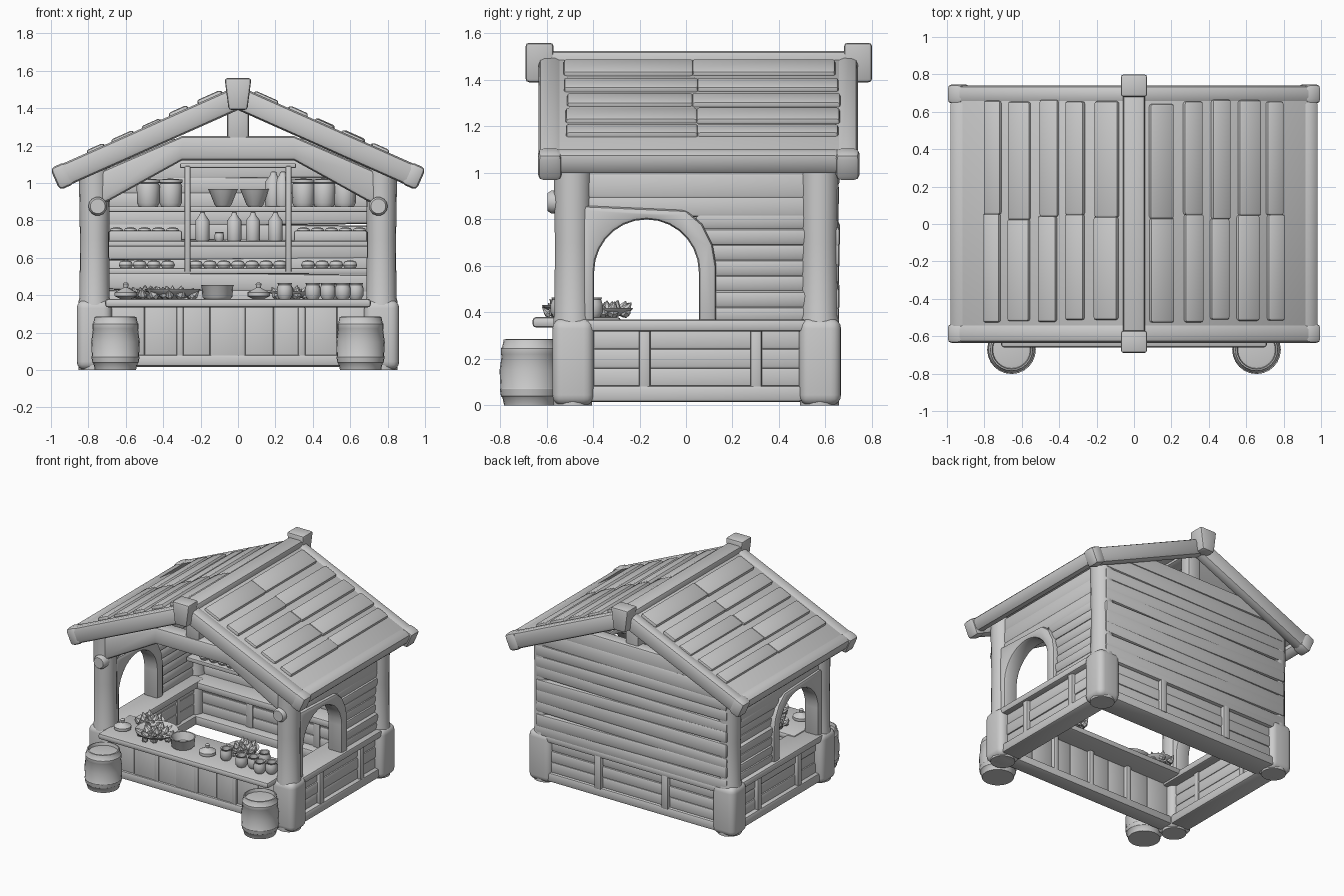
import bpy, bmesh, math, random
from mathutils import Matrix, Vector

if "Cube" in bpy.data.objects:
    bpy.data.objects.remove(bpy.data.objects["Cube"])

random.seed(4)
R = random.uniform
TH = math.radians(24)
RIDGE = 1.455


def finish(bm, name, bevel=0.0, seg=2):
    bmesh.ops.recalc_face_normals(bm, faces=bm.faces)
    if bevel:
        edges = [e for e in bm.edges if e.is_manifold and e.calc_face_angle() > 0.6]
        bmesh.ops.bevel(bm, geom=edges, offset=bevel, segments=seg, profile=0.5,
                        affect='EDGES', clamp_overlap=True)
    me = bpy.data.meshes.new(name)
    bm.to_mesh(me)
    bm.free()
    ob = bpy.data.objects.new(name, me)
    bpy.context.collection.objects.link(ob)
    return ob


def box(name, x, y, z, bevel=0.012, rot_y=0.0, seg=2):
    """Bevelled box from min/max ranges, rotated about its centre."""
    bm = bmesh.new()
    size = [abs(b - a) for a, b in (x, y, z)]
    bmesh.ops.create_cube(bm, size=1, matrix=Matrix.Diagonal((*size, 1)))
    ob = finish(bm, name, min(bevel, min(size) * 0.45), seg)
    ob.location = [(a + b) / 2 for a, b in (x, y, z)]
    ob.rotation_euler.y = rot_y
    return ob


def prism(name, pts, axis, a, b, bevel=0.012):
    """Extrude a 2D outline along x (pts = y,z) or y (pts = x,z)."""
    bm = bmesh.new()
    place = (lambda p, q: (q, p[0], p[1])) if axis == 'X' else (lambda p, q: (p[0], q, p[1]))
    lo = [bm.verts.new(place(p, a)) for p in pts]
    hi = [bm.verts.new(place(p, b)) for p in pts]
    bm.faces.new(lo)
    bm.faces.new(hi[::-1])
    n = len(pts)
    for i in range(n):
        bm.faces.new((lo[i], hi[i], hi[(i + 1) % n], lo[(i + 1) % n]))
    return finish(bm, name, bevel)


def lathe(name, profile, loc, seg=16, direction=(0, 0, 1), scale=1.0):
    """Revolve (radius, height) points round an axis, capped at both ends."""
    bm = bmesh.new()
    rings = [[bm.verts.new((r * scale * math.cos(t * math.tau / seg),
                            r * scale * math.sin(t * math.tau / seg), h * scale))
              for t in range(seg)] for r, h in profile]
    for p, q in zip(rings, rings[1:]):
        for i in range(seg):
            j = (i + 1) % seg
            bm.faces.new((p[i], p[j], q[j], q[i]))
    bm.faces.new(rings[0][::-1])
    bm.faces.new(rings[-1])
    ob = finish(bm, name)
    ob.location = loc
    ob.rotation_euler = Vector(direction).to_track_quat('Z', 'Y').to_euler()
    return ob


def slope_box(name, s, t0, t1, y, o0, o1, bevel):
    """Box lying on a roof slope: t runs down the slope, o is the offset above it."""
    t, o = (t0 + t1) / 2, (o0 + o1) / 2
    x = s * (t * math.cos(TH) + o * math.sin(TH))
    z = RIDGE - t * math.sin(TH) + o * math.cos(TH)
    w, h = (t1 - t0) / 2, (o1 - o0) / 2
    return box(name, (x - w, x + w), y, (z - h, z + h), bevel, s * TH)


# Corner posts with squarish thick feet, and the pegs on the front posts
POST = [(.085, 0), (.085, .37), (.08, .39), (.078, .7), (.083, 1.0), (.083, 1.1)]
for s in (1, -1):
    for y, n in ((-.487, "front"), (.575, "back")):
        lathe(n + "_post", POST, (s * .767, y, 0), 18)
        box(n + "_post_foot", (s * .675, s * .862), (y - .088, y + .092), (0, .375), .045, seg=4)
    lathe("post_peg", [(.045, 0), (.05, .02), (.05, .16), (.04, .175)], (s * .75, -.42, .875), 14, (0, -1, 0))

# Roof: slabs, raised planks, barge beams, eaves
for s in (1, -1):
    slope_box("roof_slab", s, 0, 1.05, (-.58, .69), .0, .052, .01)
    slope_box("eave_beam", s, .97, 1.06, (-.57, .67), -.04, .06, .03)
    for x, w in ((.15, .14), (.31, .11), (.46, .11), (.61, .13), (.76, .1)):
        t = x / math.cos(TH) - .02
        split = .04 + R(-.015, .015)
        d, h = R(-.008, .008), R(.07, .078)
        for y, e in (((-.52 + R(-.01, .01), split), 0), ((split - .005, .66 + R(-.02, .01)), R(-.01, .01))):
            slope_box("roof_plank", s, t - w / 2 + d + e, t + w / 2 + d + e, y, .03, h + e / 2, .014)
    for y in ((-.635, -.535), (.65, .74)):
        slope_box("barge_beam", s, 0, 1.066, y, -.06, .06, .028)
        c = sum(y) / 2
        slope_box("barge_end_cap", s, .98, 1.072, (c - .052, c + .052), -.064, .064, .025)

# Ridge beam with wedge-shaped end blocks
box("ridge_beam", (-.06, .06), (-.6, .72), (1.41, 1.525), .02)
for y in (-.69, .68):
    prism("ridge_end_block", [(-.05, 1.39), (.05, 1.39), (.072, 1.56), (-.072, 1.56)], 'Y', y, y + .12, .015)

# Gable bracing: bent tie beam and king post, front and back
TIE = [(-.74, 1.06), (-.3, 1.25), (.3, 1.25), (.74, 1.06), (.74, .88), (.68, .91), (.3, 1.12), (-.3, 1.12),
       (-.68, .91), (-.74, .88)]
prism("front_tie_beam", TIE, 'Y', -.56, -.44, .025)
box("front_king_post", (-.06, .06), (-.55, -.46), (1.22, 1.44), .02)
box("back_king_post", (-.055, .055), (.56, .65), (1.12, 1.44), .02)

# Side walls: low panelled wall, ledge, arched window and boards
ARCH = [(-.395, .35), (-.45, .35), (-.45, .86), (.0, .84), (.07, .78), (.115, .69), (.13, .6), (.13, .35), (.055, .35)]
ARCH += [(-.17 + .225 * math.cos(a), .575 + .225 * math.sin(a)) for a in [i * math.pi / 14 for i in range(15)]]
for s in (1, -1):
    box("side_bottom_rail", (s * .68, s * .835), (-.42, .5), (.015, .085), .015)
    box("side_ledge", (s * .64, s * .845), (-.46, .52), (.318, .37), .015)
    for y in (-.178, .302):
        box("side_stud", (s * .7, s * .83), (y - .025, y + .025), (.07, .33), .012)
    for i in range(3):
        z = .075 + i * .083
        box("side_low_board", (s * .71, s * (.805 + R(-.006, .006))), (-.42, .53), (z, z + .087), .014)
    prism("window_arch", ARCH, 'X', s * .71, s * .83, .02)
    for i in range(7):
        z, y0 = .355 + i * .067, .09 if i < 5 else .04
        box("side_board", (s * .73, s * (.805 + R(-.01, .008))), (y0, .54), (z, z + .075), .02, s * .12)
    for z0, z1 in ((.81, .9), (.89, 1.0), (.985, 1.09)):
        box("side_top_board", (s * .725, s * (.81 + R(-.004, .004))), (-.46, .54), (z0, z1), .014)

# Back wall: low panels, rail, and boards trimmed under the roof
box("back_bottom_rail", (-.72, .72), (.47, .655), (.015, .085), .015)
box("back_ledge", (-.72, .72), (.43, .66), (.31, .365), .015)
for x in (-.28, .28):
    box("back_stud", (x - .03, x + .03), (.53, .66), (.07, .33), .012)
for i in range(3):
    z = .075 + i * .083
    box("back_low_board", (-.74, .74), (.54, .635 + R(-.006, .006)), (z, z + .087), .014)
z = .335
while z < 1.15:
    h = R(.09, .115)
    lim = [min(.8, (RIDGE - q) / math.tan(TH) + .03) for q in (z, z + h)]
    tilt = R(-.012, .012)
    prism("back_board", [(-lim[0], z + tilt), (lim[0], z - tilt), (lim[1], z + h - tilt), (-lim[1], z + h + tilt)],
          'Y', .575, .662 + R(-.006, .01), .018)
    z += h - .01

# Front counter with planked panel
box("counter_top", (-.71, .71), (-.66, -.28), (.335, .38), .015)
box("counter_bottom_rail", (-.72, .72), (-.54, -.42), (.02, .08), .012)
xs = [-.7, -.5, -.32, -.15, .02, .19, .35, .53, .7]
for a, b in zip(xs, xs[1:]):
    box("counter_plank", (a, b), (-.525 + R(-.008, .008), -.45), (.035, .34), .008)
for x in (-.31, .02, .34):
    box("counter_stud", (x - .02, x + .02), (-.535, -.42), (.06, .34), .01)

# Barrels
BARREL = [(.085, .265), (.1, .262), (.104, .285), (.112, .283), (.119, .25), (.124, .245), (.124, .22), (.121, .215),
          (.13, .15), (.126, .075), (.129, .07), (.124, .04), (.118, .035), (.11, 0)]
for s in (1, -1):
    lathe("barrel", BARREL[::-1], (s * .655, -.672, 0), 24)

# Shelving on the back wall
for z in (.53, .675, .86):
    box("shelf", (-.72, .72), (.41, .59), (z - .015, z + .015), .006)
box("shelf_top", (-.31, .31), (.41, .59), (1.08, 1.105), .006)
for x in (-.27, .27):
    box("shelf_divider", (x - .015, x + .015), (.4, .59), (.52, 1.09), .006)

# Goods profiles
BOWL = [(.035, 0), (.045, .01), (.075, .085), (.08, .095), (.07, .09), (.04, .02), (.01, .015)]
JAR = [(.05, 0), (.06, .02), (.062, .11), (.055, .125), (.063, .13), (.063, .145), (.01, .15)]
BOTTLE = [(.034, 0), (.038, .01), (.038, .11), (.016, .14), (.012, .155), (.005, .157)]
CUP = [(.03, 0), (.042, .02), (.042, .055), (.035, .075), (.04, .085), (.03, .083), (.025, .02), (.005, .018)]
POT = [(.03, 0), (.06, .015), (.06, .035), (.03, .05), (.012, .06), (.016, .08), (.004, .09)]
PLATE = [(.05, 0), (.06, .005), (.125, .035), (.13, .045), (.11, .035), (.05, .015), (.01, .014)]
LOAF = [(.003, 0), (.03, .002), (.038, .018), (.03, .036), (.015, .042), (.003, .044)]
JUG = [(.07, 0), (.08, .01), (.085, .07), (.09, .075), (.08, .075), (.06, .02), (.01, .015)]

# Goods on the shelves
for name, prof, z, scale, places in (
        ("shelf_bowl", BOWL, .873, 1.0, (-.08, .09)),
        ("shelf_jar", JAR, .873, 1.0, (-.36, -.48, .35, .46, .57)),
        ("shelf_bottle", BOTTLE, .688, 1.0, (-.19, -.02, .08, .2)),
        ("tall_bottle", BOTTLE, .873, 1.2, (.19, .24)),
        ("shelf_cup", CUP, .688, .6, (-.1,)),
        ("bread_loaf", LOAF, .543, 1.0, [x * .075 for x in range(-8, 9) if abs(abs(x) - 3.6) > .5])):
    for x in places:
        lathe(name, prof, (x, .46 + R(-.01, .01), z), 14, (0, 0, 1), scale)
for s in (1, -1):
    box("shelf_crate", (s * .3, s * .69), (.42, .57), (.685, .745), .01)
    for i in range(5):
        lathe("crate_loaf", LOAF, (s * (.35 + i * .075), .47, .72), 12)

# Goods on the counter: plates of leafy food, cups, pots and a wide bowl
for x, y, r in ((-.35, -.47, 1.0), (.28, -.34, .75), (-.5, -.34, .7)):
    lathe("food_plate", PLATE, (x, y, .38), 20, (0, 0, 1), r * 1.15)
    for i in range(16):
        a, d = i * 2.4, .115 * r * math.sqrt(i / 16)
        off = Vector((math.cos(a) * d, math.sin(a) * d, 0))
        lathe("leafy_food", [(.022, 0), (.028, .02), (.014, .045), (.002, .065)], Vector((x, y, .39)) + off, 7,
              off * 6 + Vector((0, 0, .6)), .75 + R(0, .3))
for name, prof, pts in (("counter_cup", CUP, ((.25, -.5), (.4, -.53), (.48, -.5), (.56, -.54), (.63, -.5), (.5, -.4))),
                        ("lidded_pot", POT, ((-.6, -.52), (.11, -.52))),
                        ("counter_bowl", JUG, ((-.11, -.5),))):
    for x, y in pts:
        lathe(name, prof, (x, y, .38), 16)

bpy.ops.object.select_all(action='SELECT')
bpy.context.view_layer.objects.active = bpy.context.selected_objects[0]
bpy.ops.object.shade_smooth_by_angle(angle=math.radians(40))
